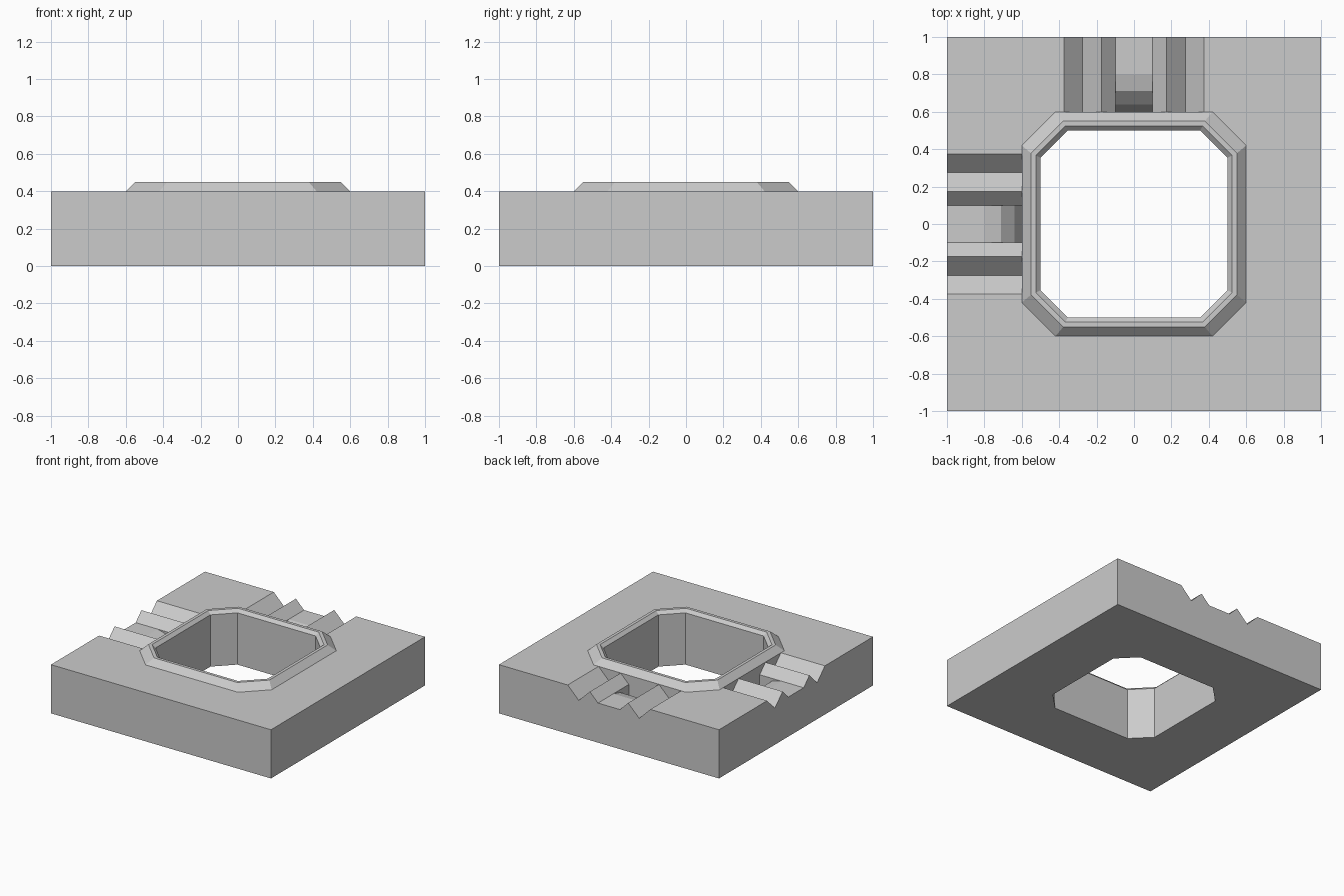
import bpy, bmesh
from math import pi
from mathutils import Matrix

if "Cube" in bpy.data.objects:
    bpy.data.objects.remove(bpy.data.objects["Cube"])


def make_object(name, bm):
    bmesh.ops.recalc_face_normals(bm, faces=bm.faces)
    mesh = bpy.data.meshes.new(name)
    bm.to_mesh(mesh)
    bm.free()
    obj = bpy.data.objects.new(name, mesh)
    bpy.context.collection.objects.link(obj)
    return obj


def prism(name, points, depth, turn=0.0):
    """Extrude a closed polygon of 3D points along a vector, then turn it about z."""
    bm = bmesh.new()
    face = bm.faces.new([bm.verts.new(p) for p in points])
    new = bmesh.ops.extrude_face_region(bm, geom=[face])["geom"]
    moved = [v for v in new if isinstance(v, bmesh.types.BMVert)]
    bmesh.ops.translate(bm, verts=moved, vec=depth)
    # keep the start cap so the solid is closed
    if not face.is_valid or any(len(e.link_faces) < 2 for e in bm.edges):
        bmesh.ops.holes_fill(bm, edges=[e for e in bm.edges if len(e.link_faces) < 2])
    bmesh.ops.transform(bm, matrix=Matrix.Rotation(turn, 4, 'Z'), verts=bm.verts)
    return make_object(name, bm)


def octagon(a, b, z):
    return [(a, -b, z), (a, b, z), (b, a, z), (-b, a, z),
            (-a, b, z), (-a, -b, z), (-b, -a, z), (b, -a, z)]


def cut(target, cutter):
    cutter.hide_render = True
    cutter.hide_viewport = True
    cutter.display_type = 'WIRE'
    mod = target.modifiers.new(cutter.name, 'BOOLEAN')
    mod.operation = 'DIFFERENCE'
    mod.solver = 'EXACT'
    mod.object = cutter


# Square base slab with an octagonal opening
slab = prism("base_slab", [(-1, -1, 0), (1, -1, 0), (1, 1, 0), (-1, 1, 0)], (0, 0, 0.4))
cut(slab, prism("opening_cutter", octagon(0.5, 0.355, -0.1), (0, 0, 0.7)))

# Ridged channels on the back and left sides, each with a chute curving down at the rim
half = [(0.1, 0.325), (0.174, 0.399), (0.275, 0.3), (0.375, 0.4), (0.475, 0.5)]
ridges = [(-x, z) for x, z in reversed(half)] + half
chute = [(0.84, 0.336), (0.8, 0.325), (0.71, 0.301), (0.64, 0.235),
         (0.6, 0.12), (0.6, 0.336)]
for side, turn in (("back", 0), ("left", pi / 2)):
    cut(slab, prism(side + "_channel_cutter", [(x, 0.6, z) for x, z in ridges],
                    (0, 0.5, 0), turn))
    cut(slab, prism(side + "_chute_cutter", [(-0.0995, y, z) for y, z in chute],
                    (0.199, 0, 0), turn))

# Raised rim: chamfered octagonal cross-sections joined in a closed loop
rings = [(0.6, 0.42, 0.4), (0.55, 0.378, 0.45), (0.525, 0.366, 0.45),
         (0.5, 0.355, 0.425), (0.5, 0.355, 0.4)]
bm = bmesh.new()
loops = [[bm.verts.new(p) for p in octagon(*r)] for r in rings]
for k, lower in enumerate(loops):
    upper = loops[(k + 1) % len(loops)]
    for i in range(8):
        j = (i + 1) % 8
        bm.faces.new((lower[i], lower[j], upper[j], upper[i]))
make_object("raised_rim", bm)
